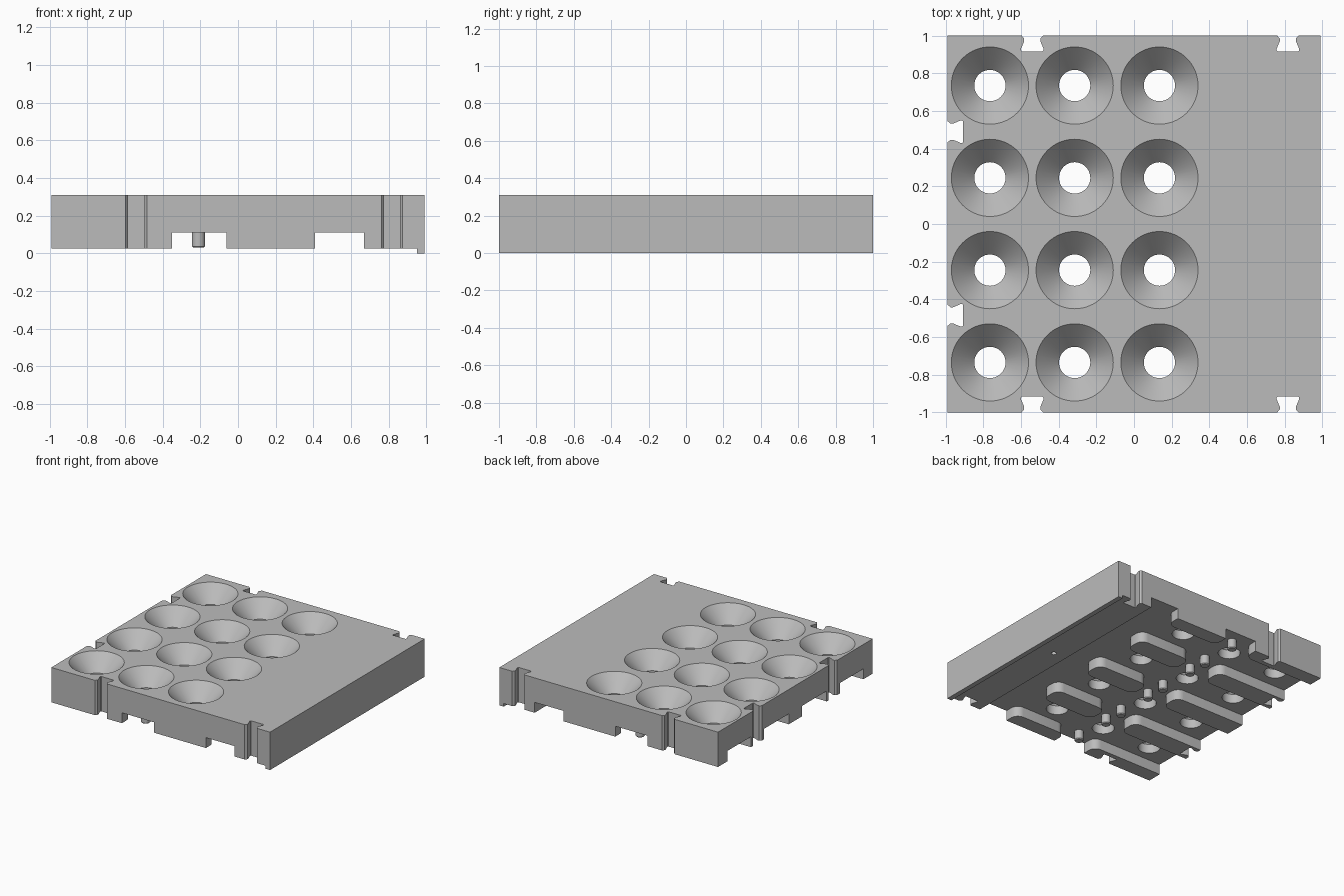
import bpy
import bmesh
from math import sin, cos, pi

old = bpy.data.objects.get("Cube")
if old:
    bpy.data.objects.remove(old, do_unlink=True)

TOP, FLOOR, FOOT = 0.31, 0.11, 0.025
HALF_X, HALF_Y = 0.99, 1.0
HOLE_X = (-0.765, -0.315, 0.135)
HOLE_Y = (-0.735, -0.245, 0.245, 0.735)

grey = bpy.data.materials.new("plain_grey")
grey.use_nodes = True
grey.diffuse_color = (0.5, 0.5, 0.5, 1)
grey.node_tree.nodes["Principled BSDF"].inputs["Base Color"].default_value = (0.5, 0.5, 0.5, 1)


def make_object(name, bm):
    bmesh.ops.recalc_face_normals(bm, faces=bm.faces)
    mesh = bpy.data.meshes.new(name)
    bm.to_mesh(mesh)
    bm.free()
    mesh.materials.append(grey)
    obj = bpy.data.objects.new(name, mesh)
    bpy.context.collection.objects.link(obj)
    return obj


def add_prism(bm, outline, z0, z1):
    """Extrude a closed 2D outline between two heights."""
    face = bm.faces.new([bm.verts.new((x, y, z0)) for x, y in outline])
    top = bmesh.ops.extrude_face_region(bm, geom=[face])["geom"]
    verts = [v for v in top if isinstance(v, bmesh.types.BMVert)]
    bmesh.ops.translate(bm, verts=verts, vec=(0, 0, z1 - z0))


def add_lathe(bm, cx, cy, profile, n):
    """Closed solid of revolution from (radius, height) pairs."""
    rings = [[bm.verts.new((cx + r * cos(2 * pi * i / n), cy + r * sin(2 * pi * i / n), z))
              for i in range(n)] for r, z in profile]
    for a, b in zip(rings, rings[1:]):
        for i in range(n):
            j = (i + 1) % n
            bm.faces.new((a[i], a[j], b[j], b[i]))
    bm.faces.new(rings[0][::-1])
    bm.faces.new(rings[-1])


def rounded_rect(x0, x1, y0, y1, radii):
    """Radii run counter-clockwise from the (x1, y1) corner."""
    points = []
    corners = ((x1, y1, -1, -1), (x0, y1, 1, -1), (x0, y0, 1, 1), (x1, y0, -1, 1))
    for k, ((x, y, sx, sy), r) in enumerate(zip(corners, radii)):
        if not r:
            points.append((x, y))
            continue
        for i in range(7):
            t = (k + i / 6) * pi / 2
            points.append((x + sx * r + r * cos(t), y + sy * r + r * sin(t)))
    return points


def boolean(target, other, operation):
    mod = target.modifiers.new(operation.lower(), "BOOLEAN")
    mod.object, mod.operation, mod.solver = other, operation, "EXACT"
    bpy.context.view_layer.update()
    result = bpy.data.meshes.new_from_object(
        target.evaluated_get(bpy.context.evaluated_depsgraph_get()))
    target.modifiers.clear()
    target.data = result
    bpy.data.objects.remove(other, do_unlink=True)


# Main slab
bm = bmesh.new()
add_prism(bm, rounded_rect(-HALF_X, HALF_X, -HALF_Y, HALF_Y, (0, 0, 0, 0)), FLOOR, TOP)
body = make_object("tray_body", bm)

# Solid rail along one side, with a thin lip below it
for name, x0, z0 in (("side_rail", 0.67, FOOT), ("bottom_lip", 0.95, 0.0)):
    bm = bmesh.new()
    add_prism(bm, rounded_rect(x0, HALF_X, -HALF_Y, HALF_Y, (0, 0, 0, 0)), z0, 0.2)
    boolean(body, make_object(name, bm), "UNION")

# Underside ribs between the hole rows, rounded where they stand free
bm = bmesh.new()
R = 0.065
for y in (-1, -0.49, 0, 0.49, 1):
    y0, y1 = y - 0.085, y + 0.085
    up = down = R
    if y == -1:
        y0, y1, down = -HALF_Y, -0.88, 0
    elif y == 1:
        y0, y1, up = 0.88, HALF_Y, 0
    add_prism(bm, rounded_rect(-0.06, 0.41, y0, y1, (up, up, down, down)), FOOT, 0.2)
    add_prism(bm, rounded_rect(-HALF_X, -0.35, y0, y1, (up, 0, 0, down)), FOOT, 0.2)
boolean(body, make_object("ribs", bm), "UNION")

# Pegs in pairs beside the middle column of holes
bm = bmesh.new()
for y in HOLE_Y:
    for side in (-1, 1):
        add_lathe(bm, -0.21, y + side * 0.158, ((0.028, 0.03), (0.035, 0.037), (0.035, 0.2)), 24)
boolean(body, make_object("pegs", bm), "UNION")

# Funnel holes
bm = bmesh.new()
for x in HOLE_X:
    for y in HOLE_Y:
        add_lathe(bm, x, y, ((0.083, -0.1), (0.083, 0.185), (0.205, TOP), (0.205, 0.4)), 64)
# Small blind hole in the rail
add_lathe(bm, 0.785, 0, ((0.02, -0.1), (0.02, 0.1)), 24)
boolean(body, make_object("hole_cutter", bm), "DIFFERENCE")

# Dovetail slots: half-width against depth from the edge
half = ((0.056, -0.05), (0.056, 0.0), (0.05, 0.008), (0.043, 0.015), (0.043, 0.03),
        (0.06, 0.07), (0.06, 0.078), (0.055, 0.083))
dovetail = list(half) + [(-w, d) for w, d in reversed(half)]
bm = bmesh.new()
for x in (-0.54, 0.817):
    for s in (-1, 1):
        add_prism(bm, [(x + w, s * (HALF_Y - d)) for w, d in dovetail], -0.1, 0.4)
for y in (-0.485, 0.49):
    add_prism(bm, [(d - HALF_X, y + w) for w, d in dovetail], -0.1, 0.4)
boolean(body, make_object("slot_cutter", bm), "DIFFERENCE")

# Smooth shading on the round surfaces
bpy.ops.object.select_all(action="DESELECT")
body.select_set(True)
bpy.context.view_layer.objects.active = body
bpy.ops.object.shade_smooth_by_angle(angle=pi / 6)
